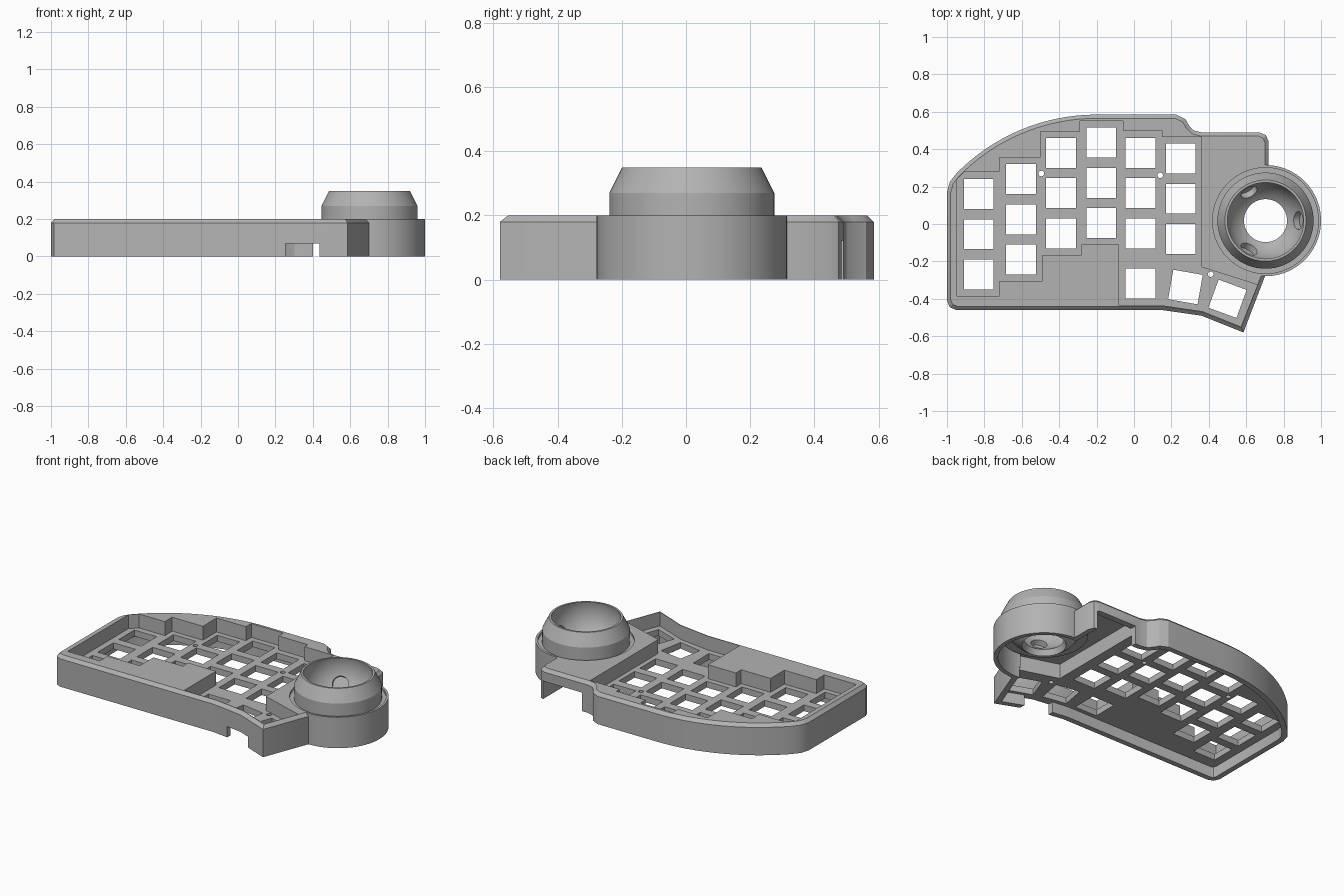
import bpy
import bmesh
from math import sin, cos, pi, radians, sqrt, asin
from mathutils import Matrix, Vector

cube = bpy.data.objects.get("Cube")
if cube:
    bpy.data.objects.remove(cube)

grey = bpy.data.materials.new("plain grey")
grey.use_nodes = True
COLOR = (0.45, 0.45, 0.45, 1)
grey.diffuse_color = COLOR
grey.node_tree.nodes["Principled BSDF"].inputs["Base Color"].default_value = COLOR

BALL = Vector((0.703, 0.018, 0.30))   # centre of the ball socket
BALL_R = 0.21
TOP = 0.2
PLATE_TOP, PLATE_BOTTOM = 0.11, 0.07


def make(name, bm):
    bmesh.ops.recalc_face_normals(bm, faces=bm.faces)
    mesh = bpy.data.meshes.new(name)
    bm.to_mesh(mesh)
    bm.free()
    mesh.materials.append(grey)
    obj = bpy.data.objects.new(name, mesh)
    bpy.context.collection.objects.link(obj)
    return obj


def inset(points, d):
    """Offset a counter-clockwise outline inwards."""
    out = []
    for i, p in enumerate(points):
        p = Vector(p)
        a = (p - Vector(points[i - 1])).normalized()
        b = (Vector(points[(i + 1) % len(points)]) - p).normalized()
        n1, n2 = Vector((-a.y, a.x)), Vector((-b.y, b.x))
        out.append(p + (n1 + n2) * d / (1 + n1.dot(n2)))
    return out


def prism(name, points, z0, z1, chamfer=0):
    layers = [(points, z0), (points, z1 - chamfer)]
    if chamfer:
        layers.append((inset(points, chamfer), z1))
    bm = bmesh.new()
    rings = [[bm.verts.new((p[0], p[1], z)) for p in pts] for pts, z in layers]
    n = len(points)
    for low, high in zip(rings, rings[1:]):
        for i in range(n):
            j = (i + 1) % n
            bm.faces.new((low[i], low[j], high[j], high[i]))
    bm.faces.new(rings[0][::-1])
    bm.faces.new(rings[-1])
    return make(name, bm)


def box(name, x0, x1, y0, y1, z0, z1):
    return prism(name, [(x0, y0), (x1, y0), (x1, y1), (x0, y1)], z0, z1)


def disc(x, y, r, n):
    return [(x + r * cos(2 * pi * i / n), y + r * sin(2 * pi * i / n)) for i in range(n)]


def revolve(name, profile, n=72):
    """Spin a closed (radius, z) profile around the socket axis."""
    bm = bmesh.new()
    rings = []
    for k in range(n):
        c, s = cos(2 * pi * k / n), sin(2 * pi * k / n)
        rings.append([bm.verts.new((BALL.x + r * c, BALL.y + r * s, z)) for r, z in profile])
    m = len(profile)
    for k in range(n):
        a, b = rings[k], rings[(k + 1) % n]
        for i in range(m):
            j = (i + 1) % m
            bm.faces.new((a[i], b[i], b[j], a[j]))
    return make(name, bm)


def boolean(target, tool, operation="DIFFERENCE"):
    mod = target.modifiers.new("bool", "BOOLEAN")
    mod.operation, mod.solver, mod.object = operation, "EXACT", tool
    bpy.context.view_layer.objects.active = target
    bpy.ops.object.modifier_apply(modifier=mod.name)
    bpy.data.objects.remove(tool)


# Case outline, counter-clockwise, with the long rear arc
ARC_R = 1.05
sweep = asin(0.75 / ARC_R)
rear_arc = [(-0.2 - ARC_R * sin(sweep * i / 16), 0.585 - ARC_R * (1 - cos(sweep * i / 16)))
            for i in range(17)]
outline = [(-1, -0.41), (-0.985, -0.445), (-0.95, -0.46), (0.15, -0.46), (0.36, -0.49),
           (0.585, -0.58), (0.70, -0.28), (0.72, 0.31), (0.72, 0.44), (0.705, 0.475),
           (0.67, 0.49), (0.36, 0.49), (0.32, 0.50), (0.295, 0.525), (0.275, 0.56),
           (0.225, 0.585)] + rear_arc + [(-0.985, 0.225), (-1, 0.17)]
case = prism("case", outline, 0, TOP, 0.02)
boolean(case, prism("ring", disc(BALL.x, BALL.y, 0.297, 96), 0, TOP), "UNION")

# Hollow underside: shallow below the key plate, deep around the socket
boolean(case, prism("cavity", inset(outline, 0.035), -0.1, PLATE_BOTTOM))
boolean(case, prism("deep_cavity", [(0.40, -0.2), (0.66, -0.28), (0.685, 0.45), (0.40, 0.45)],
                    -0.1, 0.165))
boolean(case, prism("round_cavity", disc(BALL.x, BALL.y, 0.27, 72), -0.1, 0.165))

# Stepped pocket around the keys
pocket = [(-0.95, -0.385), (-0.72, -0.385), (-0.72, -0.305), (-0.49, -0.305), (-0.49, -0.165),
          (-0.28, -0.165), (-0.28, -0.11), (-0.08, -0.11), (-0.08, -0.435), (0.152, -0.435),
          (0.365, -0.466), (0.571, -0.548), (0.66, -0.325), (0.36, -0.23), (0.36, 0.465),
          (0.15, 0.465), (0.15, 0.5), (-0.06, 0.5), (-0.06, 0.55), (-0.29, 0.55),
          (-0.29, 0.495), (-0.5, 0.495), (-0.5, 0.355), (-0.72, 0.355), (-0.72, 0.28),
          (-0.905, 0.28), (-0.95, 0.235)]
boolean(case, prism("pocket", pocket, PLATE_TOP, 0.4))

# Key holes: three per column plus the thumb cluster
columns = [(-0.83, 0.16), (-0.605, 0.24), (-0.39, 0.38), (-0.175, 0.435), (0.035, 0.38), (0.25, 0.35)]
keys = [(x, y - 0.215 * row, 0) for x, y in columns for row in range(3)]
keys += [(0.035, -0.318, 0), (0.275, -0.337, -10), (0.50, -0.40, -20)]
for x, y, turn in keys:
    rot = Matrix.Rotation(radians(turn), 2)
    corners = [rot @ Vector(c) * 0.08 + Vector((x, y))
               for c in ((-1, -1), (1, -1), (1, 1), (-1, 1))]
    boolean(case, prism("key_hole", corners, 0, 0.3))

# Screw holes
for x, y in ((-0.495, 0.27), (0.14, 0.26), (0.41, -0.268)):
    boolean(case, prism("screw_hole", disc(x, y, 0.015, 20), 0, 0.3))

# Cable openings in the front and rear walls
boolean(case, box("front_notch", 0.255, 0.435, -0.62, -0.42, -0.1, 0.07))
boolean(case, box("rear_notch", 0.40, 0.685, 0.42, 0.62, -0.1, 0.12))

# Socket seat and the groove around it
boolean(case, prism("seat", disc(BALL.x, BALL.y, 0.25, 72), -0.1, 0.4))
boolean(case, revolve("groove", [(0.24, 0.185), (0.283, 0.185), (0.283, 0.3), (0.24, 0.3)], 96))

# Ball socket: spherical bowl, open at the bottom, with a tapered collar
def sphere_z(r, radius):
    return BALL.z - sqrt(radius * radius - r * r)


start, end = asin(0.115 / BALL_R), pi / 2 + asin(0.05 / BALL_R)
bowl = [(BALL_R * sin(t), BALL.z - BALL_R * cos(t))
        for t in (start + (end - start) * i / 20 for i in range(21))]
under = [(r, sphere_z(r, 0.25)) for r in (0.2, 0.185, 0.17, 0.15, 0.13)]
socket = revolve("ball_socket", bowl + [(0.217, 0.35), (0.257, 0.27), (0.257, 0.15)] + under)

# Three blind bearing bores aimed at the ball centre
for k in range(3):
    a, dip = 2 * pi * k / 3, radians(31)
    d = Vector((cos(a) * cos(dip), sin(a) * cos(dip), -sin(dip)))
    bm = bmesh.new()
    place = Matrix.Translation(BALL + d * 0.19) @ d.to_track_quat("Z", "Y").to_matrix().to_4x4()
    bmesh.ops.create_cone(bm, cap_ends=True, segments=32, radius1=0.048, radius2=0.048,
                          depth=0.1, matrix=place)
    boolean(socket, make("bearing_bore", bm))

# Smooth the curved walls, keep the edges crisp
for obj in (case, socket):
    bpy.ops.object.select_all(action="DESELECT")
    obj.select_set(True)
    bpy.context.view_layer.objects.active = obj
    bpy.ops.object.shade_smooth_by_angle(angle=radians(25))
